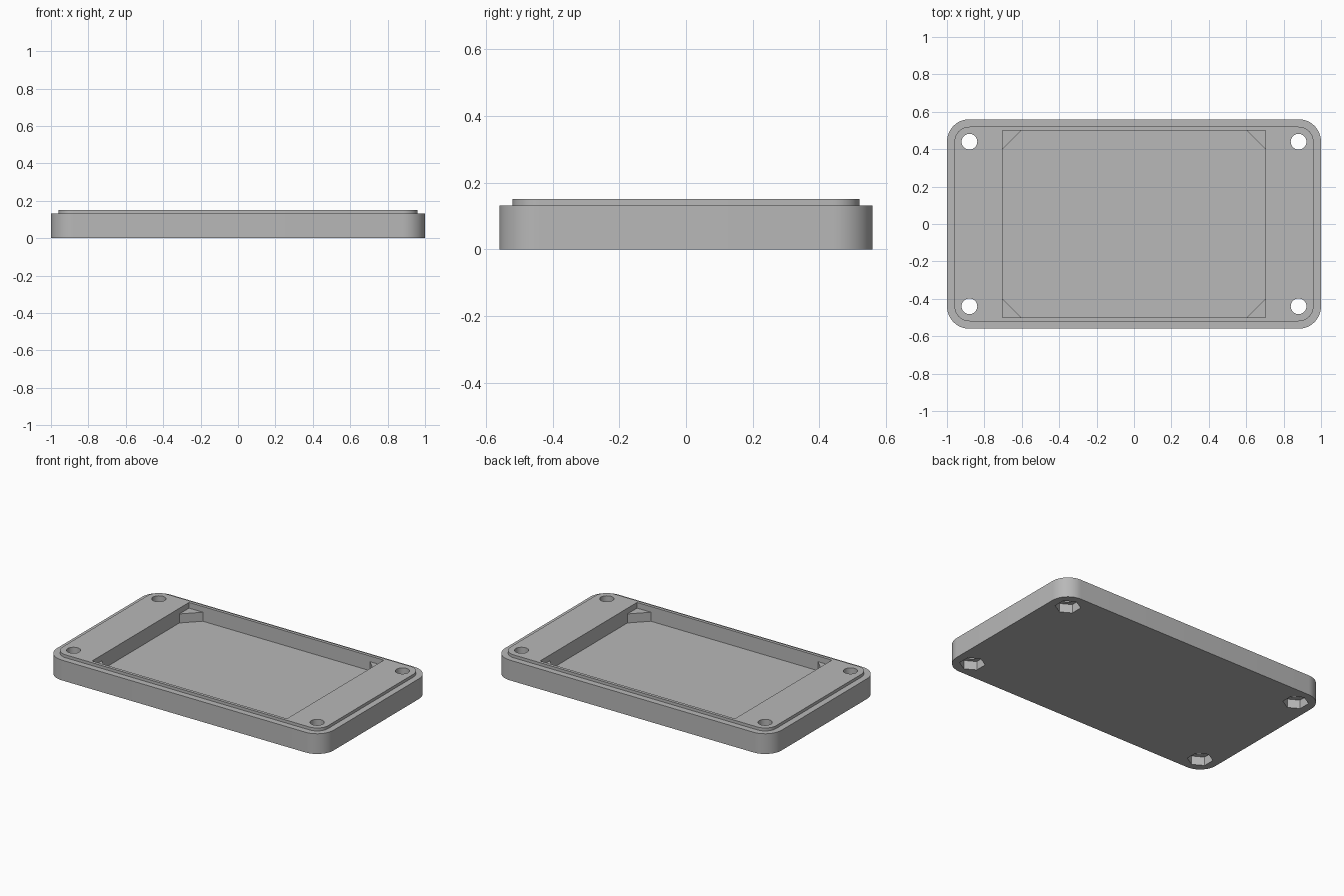
import bpy
import bmesh
from math import cos, sin, pi, radians

cube = bpy.data.objects.get("Cube")
if cube:
    bpy.data.objects.remove(cube, do_unlink=True)

grey = bpy.data.materials.new("plain grey")
grey.use_nodes = True
colour = (0.48, 0.48, 0.48, 1)
grey.diffuse_color = colour
grey.node_tree.nodes["Principled BSDF"].inputs["Base Color"].default_value = colour

STEP, TOP, FLOOR, POST_TOP = 0.132, 0.151, 0.055, 0.114
POCKET_X, POCKET_Y = 0.704, 0.5
CORNERS = [(sx, sy) for sx in (-1, 1) for sy in (-1, 1)]


def rounded_rect(hx, hy, r, steps=12):
    centres = [(1, 1), (-1, 1), (-1, -1), (1, -1)]
    return [(cx * (hx - r) + r * cos(a), cy * (hy - r) + r * sin(a))
            for q, (cx, cy) in enumerate(centres)
            for a in [(q + i / steps) * pi / 2 for i in range(steps + 1)]]


def polygon(cx, cy, r, n, start=0.0):
    return [(cx + r * cos(start + 2 * pi * i / n), cy + r * sin(start + 2 * pi * i / n))
            for i in range(n)]


def loft(name, sections):
    """Closed solid through (outline, height) sections of equal point count."""
    bm = bmesh.new()
    rings = [[bm.verts.new((x, y, z)) for x, y in pts] for pts, z in sections]
    n = len(rings[0])
    for low, high in zip(rings, rings[1:]):
        for i in range(n):
            j = (i + 1) % n
            bm.faces.new((low[i], low[j], high[j], high[i]))
    bm.faces.new(rings[0][::-1])
    bm.faces.new(rings[-1])
    bmesh.ops.recalc_face_normals(bm, faces=bm.faces)
    mesh = bpy.data.meshes.new(name)
    bm.to_mesh(mesh)
    bm.free()
    mesh.materials.append(grey)
    obj = bpy.data.objects.new(name, mesh)
    bpy.context.collection.objects.link(obj)
    return obj


def activate(obj):
    bpy.ops.object.select_all(action='DESELECT')
    obj.select_set(True)
    bpy.context.view_layer.objects.active = obj


def cut(target, pts, z0, z1):
    cutter = loft("cutter", [(pts, z0), (pts, z1)])
    cutter.hide_render = True
    mod = target.modifiers.new("cut", 'BOOLEAN')
    mod.operation = 'DIFFERENCE'
    mod.solver = 'EXACT'
    mod.object = cutter
    activate(target)
    bpy.ops.object.modifier_apply(modifier=mod.name)
    bpy.data.objects.remove(cutter, do_unlink=True)


# Rounded tray with a raised inner lip
outer = rounded_rect(1, 0.56, 0.12)
lip = rounded_rect(0.96, 0.52, 0.08)
tray = loft("tray_body", [(outer, 0), (outer, STEP), (lip, STEP), (lip, TOP)])

# Rectangular pocket
cut(tray, [(-POCKET_X, -POCKET_Y), (POCKET_X, -POCKET_Y),
           (POCKET_X, POCKET_Y), (-POCKET_X, POCKET_Y)], FLOOR, 0.3)

# Screw holes with hexagonal nut recesses underneath
for sx, sy in CORNERS:
    x, y = sx * 0.88, sy * 0.44
    cut(tray, polygon(x, y, 0.042, 32), -0.1, 0.3)
    cut(tray, polygon(x, y, 0.077, 6, pi / 2), -0.1, 0.057)

activate(tray)
bpy.ops.object.shade_smooth_by_angle(angle=radians(30))

# Triangular support posts in the pocket corners, sunk slightly into the walls
for sx, sy in CORNERS:
    pts = [(sx * (POCKET_X - u), sy * (POCKET_Y - v))
           for u, v in ((-0.01, -0.01), (0.11, -0.01), (-0.01, 0.11))]
    name = ("back" if sy > 0 else "front") + ("_left" if sx > 0 else "_right")
    loft(name + "_corner_post", [(pts, FLOOR - 0.01), (pts, POST_TOP)])
